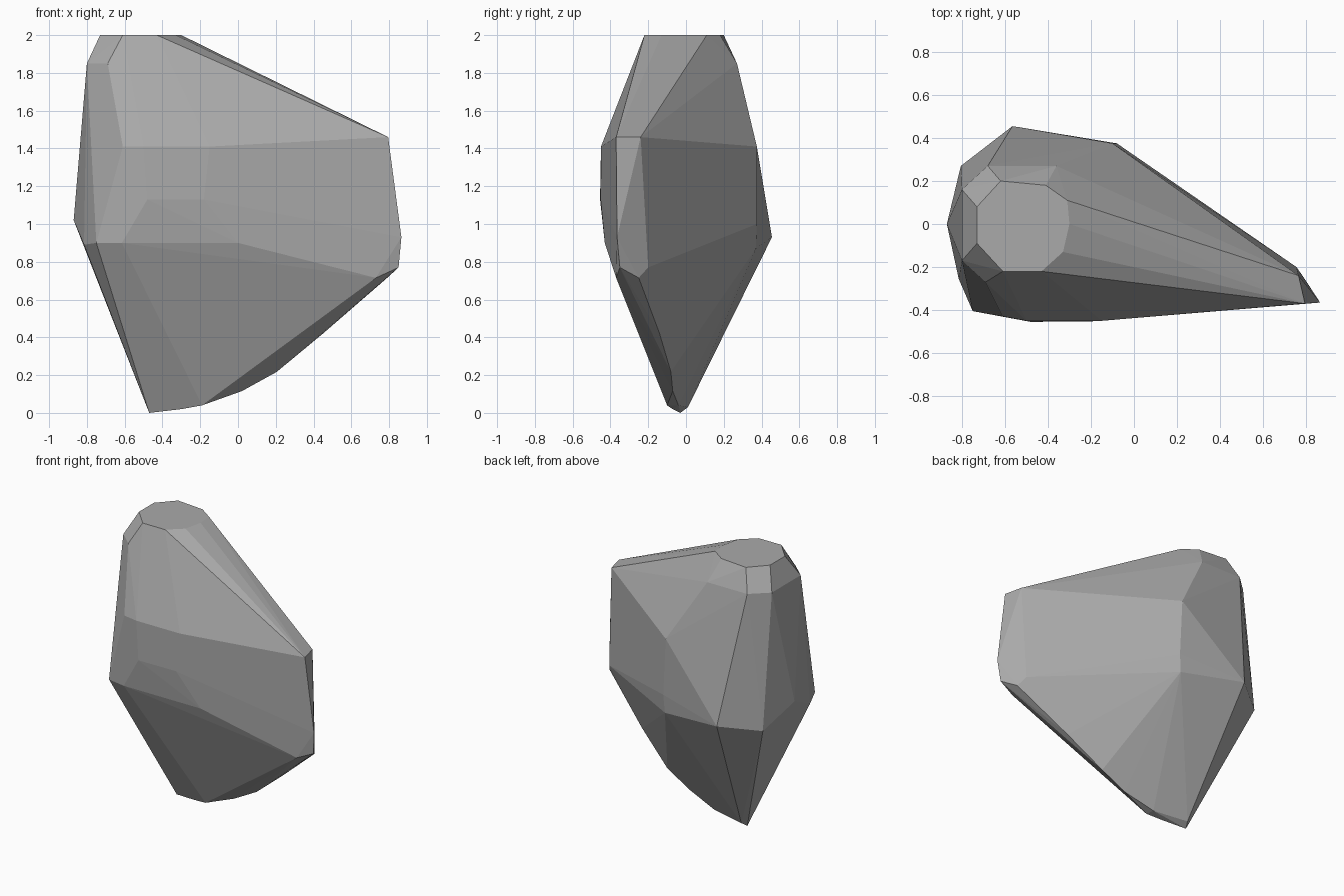
import bpy, bmesh, math

default_cube = bpy.data.objects.get("Cube")
if default_cube:
    bpy.data.objects.remove(default_cube, do_unlink=True)


def flat_material(name, colour):
    """One plain colour for viewport and render."""
    material = bpy.data.materials.new(name)
    material.use_nodes = True
    shader = material.node_tree.nodes["Principled BSDF"]
    shader.inputs["Base Color"].default_value = colour
    shader.inputs["Roughness"].default_value = 0.9
    material.diffuse_color = colour
    return material


def at_height(height, outline):
    """Lift a flat outline of (x, y) points to one height."""
    return [(x, y, height) for x, y in outline]


def hull_object(name, corners, material):
    """Wrap the corners in a faceted convex stone surface."""
    mesh = bpy.data.meshes.new(name)
    stone = bmesh.new()
    for corner in corners:
        stone.verts.new(corner)
    result = bmesh.ops.convex_hull(stone, input=stone.verts)
    # Remove any corner that the hull swallowed
    unused = {item for item in result["geom_interior"] + result["geom_unused"]
              if isinstance(item, bmesh.types.BMVert)}
    bmesh.ops.delete(stone, geom=list(unused), context="VERTS")
    # Join triangles that lie in the same facet
    bmesh.ops.dissolve_limit(stone, angle_limit=math.radians(1),
                             verts=stone.verts, edges=stone.edges)
    bmesh.ops.recalc_face_normals(stone, faces=stone.faces)
    stone.to_mesh(mesh)
    stone.free()
    mesh.materials.append(material)
    rock = bpy.data.objects.new(name, mesh)
    bpy.context.collection.objects.link(rock)
    return rock


# Flat crown and the bevel ring just under it
crown = at_height(2, [(-.62, .2), (-.41, .18), (-.31, .11), (-.3, 0), (-.33, -.13),
                      (-.43, -.22), (-.61, -.22), (-.73, -.09), (-.73, .08)])
crown_bevel = at_height(1.85, [(-.69, -.27), (-.8, -.17), (-.8, .16),
                               (-.68, .27), (-.36, .27)])

# Bulging front, from its upper edge to its lower edge
front_bulge = (at_height(1.41, [(-.61, -.43), (-.5, -.45), (-.15, -.45)])
               + at_height(1.13, [(-.48, -.455), (-.18, -.452)])
               + at_height(.9, [(-.75, -.405), (-.615, -.43), (0, -.43)]))

# Narrow end with its chipped lower corner
narrow_end = (at_height(1.46, [(.795, -.37), (.765, -.24)])
              + at_height(.77, [(.85, -.35), (.755, -.2)])
              + at_height(.715, [(.73, -.37), (.79, -.25)])
              + [(.865, -.365, .93)])

# Broad end and back
broad_end = [(-.87, 0, 1.02), (-.815, -.255, .89), (-.805, .27, .89)]
back_bulge = [(-.565, .455, .93), (-.1, .375, 1.41), (-.08, .375, 1), (-.09, .37, .87)]

# Curved keel underneath
keel = [(.45, -.14, .42), (.205, -.08, .217), (.02, -.07, .115), (-.19, -.1, .04),
        (-.2, -.04, .04), (-.3, -.07, .02), (-.45, .01, .03), (-.47, -.03, 0)]

grey_stone = flat_material("grey stone", (.4, .4, .4, 1))
hull_object("faceted_rock", crown + crown_bevel + front_bulge + narrow_end
            + broad_end + back_bulge + keel, grey_stone)
